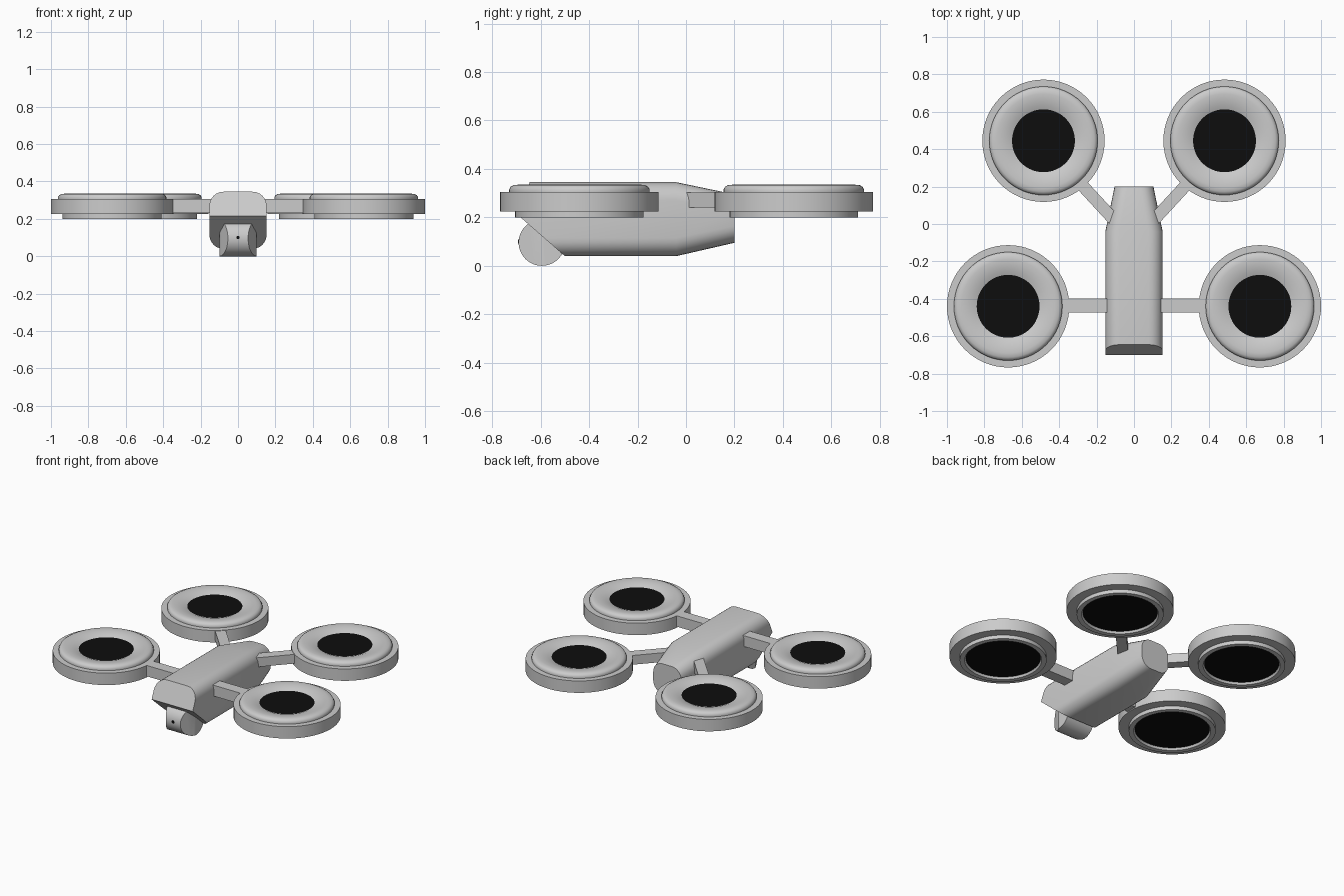
import bpy, bmesh
from math import sin, cos, pi, atan2, hypot, radians
from mathutils import Matrix, Vector

if "Cube" in bpy.data.objects:
    bpy.data.objects.remove(bpy.data.objects["Cube"])

black = bpy.data.materials.new("black")
black.diffuse_color = (0.004, 0.004, 0.004, 1)
black.use_nodes = True
black.node_tree.nodes["Principled BSDF"].inputs["Base Color"].default_value = black.diffuse_color


def finish(bm, name, mat=None, smooth=True):
    bmesh.ops.recalc_face_normals(bm, faces=bm.faces)
    me = bpy.data.meshes.new(name)
    bm.to_mesh(me)
    bm.free()
    ob = bpy.data.objects.new(name, me)
    bpy.context.collection.objects.link(ob)
    if mat:
        me.materials.append(mat)
    if smooth:
        bpy.ops.object.select_all(action='DESELECT')
        ob.select_set(True)
        bpy.context.view_layer.objects.active = ob
        bpy.ops.object.shade_smooth_by_angle(angle=radians(32))
    return ob


def loft(bm, rings, caps=True):
    loops = [[bm.verts.new(p) for p in r] for r in rings]
    n = len(loops[0])
    for a, b in zip(loops, loops[1:]):
        for i in range(n):
            j = (i + 1) % n
            bm.faces.new((a[i], a[j], b[j], b[i]))
    if caps:
        bm.faces.new(loops[0])
        bm.faces.new(loops[-1])


def rounded_section(y, hw, z0, z1, r, seg=6):
    pts = []
    corners = [(hw - r, z1 - r, 0), (r - hw, z1 - r, 1),
               (r - hw, z0 + r, 2), (hw - r, z0 + r, 3)]
    for cx, cz, q in corners:
        for i in range(seg + 1):
            a = (q + i / seg) * pi / 2
            pts.append((cx + r * cos(a), y, cz + r * sin(a)))
    return pts


def cut(bm, co, no):
    # slice off everything on the positive side and close the hole
    res = bmesh.ops.bisect_plane(bm, geom=bm.verts[:] + bm.edges[:] + bm.faces[:],
                                 plane_co=co, plane_no=no, clear_outer=True)
    edges = [e for e in res['geom_cut'] if isinstance(e, bmesh.types.BMEdge)]
    bmesh.ops.holes_fill(bm, edges=edges, sides=0)


# fuselage: lofted rounded section with a two-plane nose
bm = bmesh.new()
loft(bm, [rounded_section(-0.85, 0.153, 0.04, 0.345, 0.075),
          rounded_section(-0.04, 0.153, 0.04, 0.345, 0.075),
          rounded_section(0.2, 0.104, 0.095, 0.295, 0.07)])
cut(bm, (0, -0.7, 0.215), (0, -0.13, 0.055))
cut(bm, (0, -0.7, 0.215), (0, -0.175, -0.2))
finish(bm, "fuselage")

# camera: cylinder across the body, tapered towards the front
bm = bmesh.new()
bmesh.ops.create_cone(bm, cap_ends=True, segments=48, radius1=0.096, radius2=0.096,
                      depth=0.2, matrix=Matrix.Translation((0, -0.595, 0.096)) @ Matrix.Rotation(pi / 2, 4, 'Y'))
for s in (-1, 1):
    cut(bm, (s * 0.1, -0.595, 0.1), (s * 0.096, -0.046, 0))
finish(bm, "camera")

# lens
bm = bmesh.new()
bmesh.ops.create_cone(bm, cap_ends=True, segments=20, radius1=0.009, radius2=0.009,
                      depth=0.012, matrix=Matrix.Translation((0, -0.688, 0.1)) @ Matrix.Rotation(pi / 2, 4, 'X'))
finish(bm, "camera_lens", black)

# rotor housing profile (radius, height), inner top to inner bottom
PROFILE = [(0.168, 0.316), (0.19, 0.325), (0.22, 0.332), (0.25, 0.335), (0.272, 0.333),
           (0.284, 0.326), (0.29, 0.315), (0.29, 0.305), (0.327, 0.305), (0.327, 0.225),
           (0.265, 0.225), (0.265, 0.2), (0.235, 0.2), (0.228, 0.214)]
SEG = 64


def circle(x, y, r, z):
    return [(x + r * cos(2 * pi * i / SEG), y + r * sin(2 * pi * i / SEG), z) for i in range(SEG)]


def rotor(name, x, y):
    bm = bmesh.new()
    loft(bm, [circle(x, y, r, z) for r, z in PROFILE], caps=False)
    finish(bm, name + "_housing")
    # dark core filling the duct
    bm = bmesh.new()
    loft(bm, [circle(x, y, 0.168, 0.316), circle(x, y, 0.228, 0.214)])
    finish(bm, name + "_core", black)


def arm(name, a, b, width, z0, z1):
    d = Vector(b) - Vector(a)
    m = (Vector(a) + Vector(b)) / 2
    bm = bmesh.new()
    bmesh.ops.create_cube(bm, size=1, matrix=Matrix.Translation((m.x, m.y, (z0 + z1) / 2))
                          @ Matrix.Rotation(atan2(d.y, d.x), 4, 'Z')
                          @ Matrix.Diagonal((hypot(d.x, d.y), width, z1 - z0, 1)))
    finish(bm, name, smooth=False)


# rotors and arms on both sides
for side, s in (("left", -1), ("right", 1)):
    rotor("front_rotor_" + side, s * 0.673, -0.44)
    rotor("back_rotor_" + side, s * 0.484, 0.445)
    arm("front_arm_" + side, (s * 0.1, -0.437), (s * 0.37, -0.437), 0.075, 0.232, 0.305)
    arm("back_arm_" + side, (s * 0.1, 0.015), (s * 0.28, 0.21), 0.065, 0.24, 0.302)
